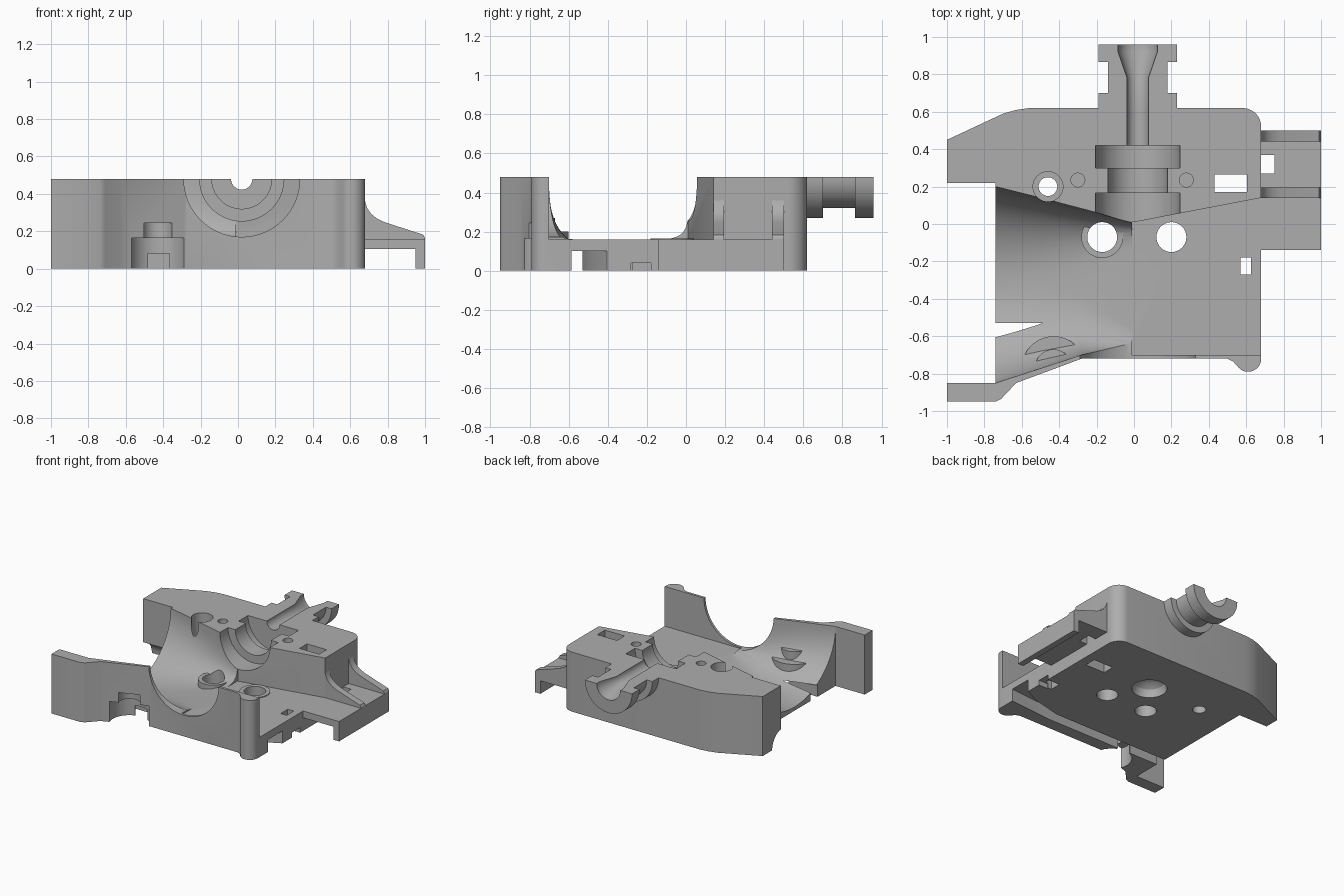
import bpy, bmesh, math
from mathutils import Vector

old = bpy.data.objects.get("Cube")
if old:
    bpy.data.objects.remove(old)

grey = bpy.data.materials.new("plain grey")
grey.use_nodes = True
grey.diffuse_color = (0.42, 0.42, 0.42, 1)
grey.node_tree.nodes["Principled BSDF"].inputs["Base Color"].default_value = (0.42, 0.42, 0.42, 1)

TOP = 0.48      # parting plane
FLOOR = 0.16    # cavity floor
AXIS_X = 0.02   # shaft centre


def loft(name, rings):
    """Skin a list of equal-length closed rings and cap both ends."""
    bm = bmesh.new()
    vs = [[bm.verts.new(p) for p in ring] for ring in rings]
    n = len(vs[0])
    for a, b in zip(vs, vs[1:]):
        for i in range(n):
            j = (i + 1) % n
            bm.faces.new((a[i], a[j], b[j], b[i]))
    bm.faces.new(vs[0])
    bm.faces.new(vs[-1])
    bmesh.ops.recalc_face_normals(bm, faces=bm.faces)
    mesh = bpy.data.meshes.new(name)
    bm.to_mesh(mesh)
    bm.free()
    mesh.materials.append(grey)
    ob = bpy.data.objects.new(name, mesh)
    bpy.context.collection.objects.link(ob)
    return ob


def prism(name, pts, z0, z1):
    return loft(name, [[(x, y, z) for x, y in pts] for z in (z0, z1)])


def box(name, x0, x1, y0, y1, z0, z1):
    return prism(name, [(x0, y0), (x1, y0), (x1, y1), (x0, y1)], z0, z1)


def arc(cx, cy, r, a0, a1, n=12):
    angles = [math.radians(a0 + (a1 - a0) * i / n) for i in range(n + 1)]
    return [(cx + r * math.cos(a), cy + r * math.sin(a)) for a in angles]


def cyl(name, x, y, r, z0, z1):
    return prism(name, arc(x, y, r, 0, 360, 40)[:-1], z0, z1)


def lathe_y(name, profile, n=64):
    """Revolve (y, radius) pairs about the shaft axis."""
    return loft(name, [[(x, y, z) for x, z in arc(AXIS_X, TOP, r, 0, 360, n)[:-1]]
                       for y, r in profile])


def combine(ob, tool, op="DIFFERENCE", keep=False):
    mod = ob.modifiers.new("bool", "BOOLEAN")
    mod.operation, mod.solver, mod.object = op, "EXACT", tool
    bpy.context.view_layer.objects.active = ob
    bpy.ops.object.modifier_apply(modifier=mod.name)
    if not keep:
        bpy.data.objects.remove(tool)


# Main block
outline = [(-1, 0.45), (-1, 0.22), (-0.74, 0.22), (-0.74, -0.85), (-1, -0.85), (-1, -0.95),
           (-0.74, -0.95), (-0.71, -0.935), (-0.63, -0.85), (-0.28, -0.72), (0.5, -0.72),
           (0.53, -0.735)]
outline += arc(0.61, -0.72, 0.07, 220, 360)
outline += arc(0.58, 0.52, 0.1, 0, 90)
outline += [(-0.56, 0.62), (-0.63, 0.61), (-0.7, 0.59)]
body = prism("main_block", outline, 0, TOP)


# Cavity: round bowl on one side blending into a flat floor
def bowl(x, y0, y1, depth, power, n=48):
    mid, half = (y0 + y1) / 2, (y1 - y0) / 2
    ring = []
    for i in range(n + 1):
        a = math.pi * i / n
        c, s = math.cos(a), max(math.sin(a), 0)
        ring.append((x, mid + half * math.copysign(abs(c) ** (2 / power), c),
                     TOP - depth * s ** (2 / power)))
    return ring + [(x, y0, 0.6), (x, y1, 0.6)]


combine(body, loft("bowl_cut", [bowl(-0.8, -0.85, 0.205, 0.45, 2), bowl(-0.74, -0.85, 0.2, 0.45, 2),
                                bowl(-0.5, -0.772, 0.14, 0.415, 2.3),
                                bowl(-0.28, -0.7, 0.082, 0.38, 3),
                                bowl(0.0, -0.7, 0.01, TOP - FLOOR, 7)]))
combine(body, prism("floor_cut", [(-0.01, 0.012), (0.0, 0.01), (0.8, 0.163), (0.8, -0.7),
                                  (-0.01, -0.7)], FLOOR, 0.6))

# Screw boss inside the front wall
for r, z in ((0.17, 0.2), (0.1, 0.27)):
    combine(body, prism("boss", arc(-0.43, -0.77, r, 22, 198, 20), 0.01, z), "UNION")
# Raised rings around the two floor holes
for x in (-0.17, 0.2):
    combine(body, cyl("ring", x, -0.07, 0.112, 0.02, FLOOR + 0.006), "UNION")

# Shaft tube with collars, split at the parting plane
tube = lathe_y("shaft_tube", [(0.6, 0.21), (0.7, 0.21), (0.7, 0.16), (0.865, 0.16),
                              (0.865, 0.21), (0.96, 0.21)])
combine(tube, box("split", -1, 1, 0, 2, TOP, 1))

# Bearing pockets and flared bore, cut through block and tube
bore = lathe_y("bore", [(-0.2, 0.225), (0.165, 0.225), (0.165, 0.16), (0.3, 0.16), (0.3, 0.225),
                        (0.42, 0.225), (0.42, 0.057), (0.78, 0.057), (0.92, 0.105), (1.1, 0.105)])
combine(tube, bore, keep=True)
combine(body, bore)
combine(body, lathe_y("front_opening", [(-0.85, 0.31), (-0.6, 0.31)]))

# Holes and recesses
cuts = [
    cyl("hole", -0.17, -0.07, 0.08, -1, 0.4), cyl("hole", 0.2, -0.07, 0.08, -1, 0.25),
    cyl("hole", -0.46, 0.2, 0.05, -1, 1), cyl("counterbore", -0.46, 0.2, 0.08, 0.2, 1),
    cyl("pin", -0.3, 0.235, 0.037, 0.38, 1), cyl("pin", 0.28, 0.235, 0.037, 0.38, 1),
    cyl("screw_head", -0.43, -0.77, 0.15, -1, 0.165), cyl("screw", -0.43, -0.77, 0.08, -1, 0.245),
    box("nut_slot", 0.43, 0.605, 0.17, 0.265, -1, 1),
    box("tie_slot", 0.57, 0.625, -0.27, -0.18, -1, 1),
    box("tie_notch", 0.6, 0.75, -0.28, -0.18, -1, 0.04),
    box("wire_notch", -0.48, -0.365, -0.9, -0.57, -1, 0.08),
    prism("wire_channel", [(-0.8, -0.53), (0.3, -0.53), (0.55, -0.47), (0.75, -0.37),
                           (0.75, -0.58), (0.3, -0.62), (-0.8, -0.62)], -1, 0.1),
]
# Domed recess under the bearing
cuts.append(loft("under_dimple", [[(x, y, z) for x, y in arc(0.02, 0.2, r, 0, 360, 40)[:-1]]
                                  for r, z in ((0.13, -0.1), (0.13, 0.02), (0.115, 0.06),
                                               (0.08, 0.09), (0.03, 0.105))]))
# Scoop under the rear side arm
cuts.append(loft("arm_scoop", [[(x, y, z) for y, z in arc(0.2, 0, 0.13, 0, 360, 40)[:-1]]
                               for x in (-1.1, -0.74)]))
for c in cuts:
    combine(body, c)

# Side bracket: plate, hanging lip and two curved ribs
plate = box("bracket_plate", 0.68, 1.0, -0.14, 0.5, 0.105, FLOOR)
combine(plate, box("slot", 0.6, 0.75, 0.27, 0.37, 0, 1))
lip = box("bracket_lip", 0.95, 1.0, -0.14, 0.5, 0, 0.155)
rib = [(0.67, 0.12), (0.67, 0.37), (0.68, 0.36), (0.69, 0.325), (0.71, 0.295), (0.74, 0.27),
       (0.78, 0.25), (0.95, 0.195), (0.99, 0.182), (1.0, 0.165), (1.0, 0.12)]
ribs = [loft(n, [[(x, y, z) for x, z in rib] for y in (y0, y1)])
        for n, y0, y1 in (("front_rib", 0.14, 0.195), ("back_rib", 0.44, 0.5))]

# Smooth curved walls, keep edges sharp
for ob in [body, tube, plate, lip] + ribs:
    bpy.ops.object.select_all(action="DESELECT")
    ob.select_set(True)
    bpy.context.view_layer.objects.active = ob
    bpy.ops.object.shade_smooth_by_angle(angle=math.radians(28))
